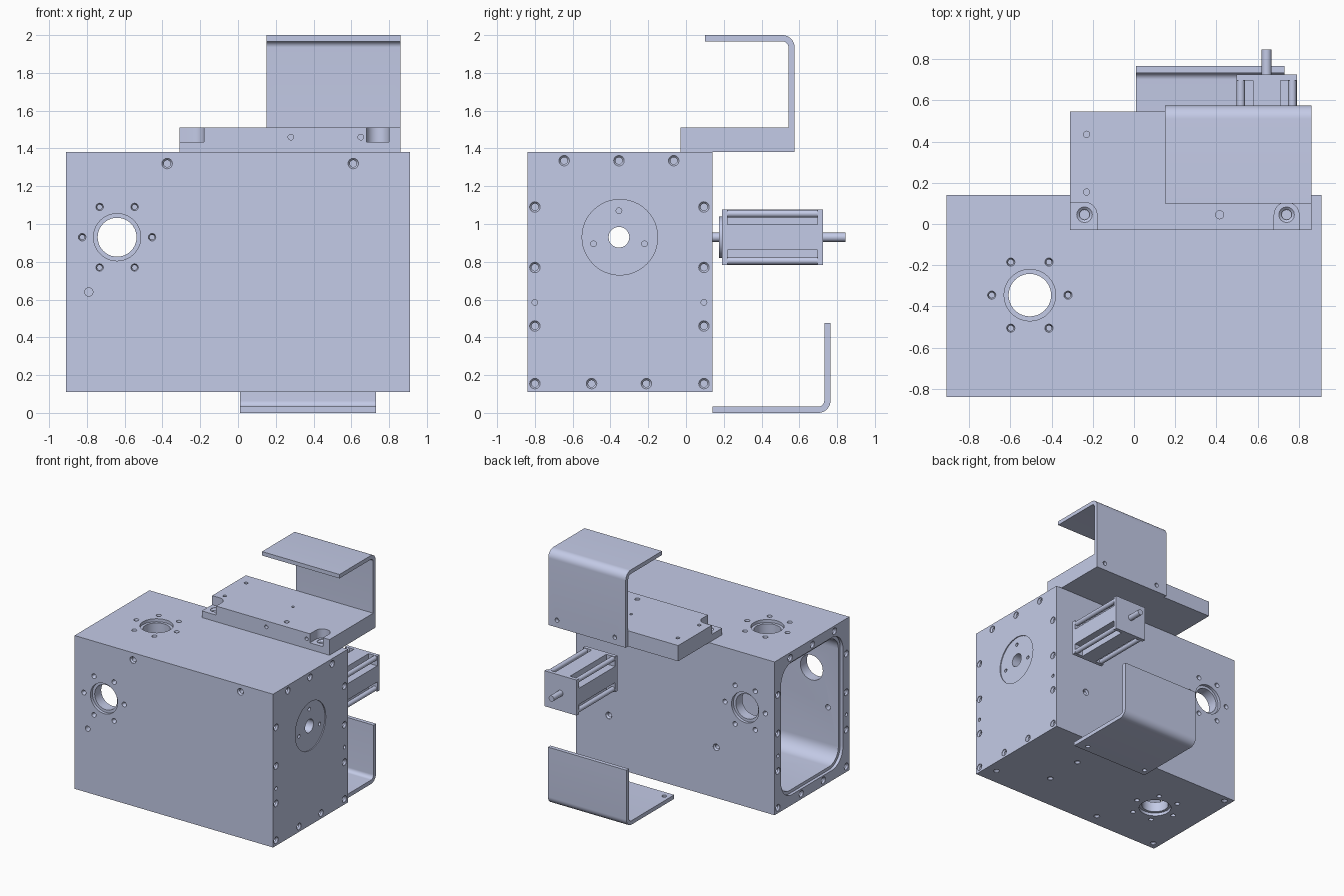
import bpy, bmesh, math
from mathutils import Vector, Matrix

cube = bpy.data.objects.get("Cube")
if cube:
    bpy.data.objects.remove(cube, do_unlink=True)

# Single painted-metal colour
metal = bpy.data.materials.new("pale blue grey metal")
metal.use_nodes = True
COLOR = (0.59, 0.638, 0.855, 1)
metal.diffuse_color = COLOR
metal.node_tree.nodes["Principled BSDF"].inputs["Base Color"].default_value = COLOR


def finish(bm, name):
    bmesh.ops.recalc_face_normals(bm, faces=bm.faces)
    me = bpy.data.meshes.new(name)
    bm.to_mesh(me)
    bm.free()
    me.materials.append(metal)
    ob = bpy.data.objects.new(name, me)
    bpy.context.collection.objects.link(ob)
    return ob


def add_prism(bm, pts, axis, a, b):
    """Extrude a 2D outline along x (outline in y,z) or z (outline in x,y) or y (outline in x,z)."""
    def place(p, t):
        return {"x": (t, p[0], p[1]), "y": (p[0], t, p[1]), "z": (p[0], p[1], t)}[axis]
    lo = [bm.verts.new(place(p, a)) for p in pts]
    hi = [bm.verts.new(place(p, b)) for p in pts]
    bm.faces.new(lo)
    bm.faces.new(hi)
    n = len(pts)
    for i in range(n):
        j = (i + 1) % n
        bm.faces.new((lo[i], lo[j], hi[j], hi[i]))


def add_turned(bm, origin, direction, profile, seg=24):
    """Closed solid of revolution; profile is (radius, distance along direction)."""
    rot = Vector(direction).to_track_quat('Z', 'Y').to_matrix().to_4x4()
    m = Matrix.Translation(origin) @ rot
    rings = [[bm.verts.new(m @ Vector((r * math.cos(2 * math.pi * i / seg),
                                       r * math.sin(2 * math.pi * i / seg), d)))
              for i in range(seg)] for r, d in profile]
    bm.faces.new(rings[0])
    bm.faces.new(rings[-1])
    for A, B in zip(rings, rings[1:]):
        for i in range(seg):
            j = (i + 1) % seg
            bm.faces.new((A[i], A[j], B[j], B[i]))


def arc(cx, cy, r, a0, a1, n=10):
    return [(cx + r * math.cos(math.radians(a0 + (a1 - a0) * i / n)),
             cy + r * math.sin(math.radians(a0 + (a1 - a0) * i / n))) for i in range(n + 1)]


def rect(x0, x1, y0, y1, r=0):
    if not r:
        return [(x0, y0), (x1, y0), (x1, y1), (x0, y1)]
    return (arc(x1 - r, y1 - r, r, 0, 90) + arc(x0 + r, y1 - r, r, 90, 180)
            + arc(x0 + r, y0 + r, r, 180, 270) + arc(x1 - r, y0 + r, r, 270, 360))


def cut(ob, bm):
    cutter = finish(bm, "cutter")
    cutter.hide_render = True
    mod = ob.modifiers.new("cut", 'BOOLEAN')
    mod.operation = 'DIFFERENCE'
    mod.solver = 'EXACT'
    mod.use_self = True
    mod.object = cutter
    bpy.context.view_layer.objects.active = ob
    bpy.ops.object.modifier_apply(modifier=mod.name)
    bpy.data.objects.remove(cutter, do_unlink=True)


def bolt(bm, p, d, r=0.028, depth=0.06):
    """Countersunk bolt hole."""
    add_turned(bm, p, d, [(r, -0.02), (r, 0.004), (r * 0.65, 0.016), (r * 0.65, depth)], 16)


def plain(bm, p, d, r, depth):
    add_turned(bm, p, d, [(r, -0.02), (r, depth)], 20)


# Hollow housing, open at the -x end
X, Y0, Y1, Z0, Z1 = 0.91, -0.84, 0.14, 0.11, 1.38
bm = bmesh.new()
add_prism(bm, rect(Y0, Y1, Z0, Z1), "x", -X, X)
housing = finish(bm, "housing")

for margin, r, xa, xb in ((0.11, 0.12, -1.0, 0.80), (0.085, 0.145, -1.01, -0.885)):
    bm = bmesh.new()
    add_prism(bm, rect(Y0 + margin, Y1 - margin, Z0 + margin, Z1 - margin, r), "x", xa, xb)
    cut(housing, bm)

# Shallow round recess on the closed end
bm = bmesh.new()
add_turned(bm, (X, -0.35, 0.93), (-1, 0, 0), [(0.2, -0.02), (0.2, 0.008)], 48)
cut(housing, bm)

# Ports with six-bolt circles on front, back, top and bottom
bm = bmesh.new()
ports = [((-0.64, Y0, 0.93), (0, 1, 0)), ((-0.64, Y1, 0.93), (0, -1, 0)),
         ((-0.505, -0.345, Z1), (0, 0, -1)), ((-0.505, -0.345, Z0), (0, 0, 1))]
for p, d in ports:
    add_turned(bm, p, d, [(0.125, -0.02), (0.125, 0.025), (0.103, 0.025), (0.103, 0.14)], 40)
    for k in range(6):
        c, s = 0.185 * math.cos(k * math.pi / 3), 0.185 * math.sin(k * math.pi / 3)
        off = Vector((c, 0, s)) if d[1] else Vector((c, s, 0))
        bolt(bm, Vector(p) + off, d, 0.02)

# Bolt holes round both ends
end_bolts = [(y, 1.335) for y in (-0.645, -0.355, -0.065)]
end_bolts += [(y, z) for y in (-0.8, 0.095) for z in (1.09, 0.77, 0.46, 0.155)]
end_bolts += [(-0.5, 0.155), (-0.21, 0.155)]
for sx in (1, -1):
    for y, z in end_bolts:
        bolt(bm, (sx * X, y, z), (-sx, 0, 0))
    for y in (-0.8, 0.095):
        plain(bm, (sx * X, y, 0.585), (-sx, 0, 0), 0.015, 0.05)

# Shaft hole and its three fixings on the closed end
plain(bm, (X, -0.355, 0.93), (-1, 0, 0), 0.055, 0.15)
for y, z in ((-0.355, 1.07), (-0.49, 0.895), (-0.22, 0.895)):
    plain(bm, (X, y, z), (-1, 0, 0), 0.015, 0.05)

# Remaining holes on front, back and underside
for x in (-0.375, 0.61):
    bolt(bm, (x, Y0, 1.32), (0, 1, 0))
    bolt(bm, (x, Y1, 0.53), (0, -1, 0))
plain(bm, (-0.79, Y0, 0.64), (0, 1, 0), 0.022, 0.14)
for x, y in ((-0.85, 0.09), (-0.85, -0.78), (-0.24, -0.74), (0.42, -0.52), (0.42, -0.19), (0.82, -0.7)):
    bolt(bm, (x, y, Z0), (0, 0, 1), 0.024, 0.03)
cut(housing, bm)

# Mounting plate on top, with two bolt pockets in its front edge
bm = bmesh.new()
add_prism(bm, rect(-0.31, 0.86, -0.03, 0.545), "z", 1.38, 1.51)
plate = finish(bm, "mounting_plate")
bm = bmesh.new()
add_prism(bm, [(-0.4, -0.1), (-0.18, -0.1)] + arc(-0.24, 0.045, 0.06, 0, 90) + [(-0.4, 0.105)],
          "z", 1.435, 1.6)
add_prism(bm, [(0.68, -0.1), (0.80, -0.1)] + arc(0.74, 0.045, 0.06, 0, 180, 16), "z", 1.435, 1.6)
cut(plate, bm)
bm = bmesh.new()
for x in (-0.24, 0.74):
    bolt(bm, (x, 0.045, 1.435), (0, 0, -1), 0.038, 0.04)
for x, y, r in ((-0.23, 0.435, 0.015), (-0.23, 0.155, 0.015), (0.415, 0.045, 0.02), (0.3, 0.29, 0.012)):
    plain(bm, (x, y, 1.51), (0, 0, -1), r, 0.05)
for x in (0.28, 0.65):
    plain(bm, (x, -0.03, 1.46), (0, 1, 0), 0.015, 0.05)
cut(plate, bm)


# Bent sheet covers
def bracket(name, x0, x1, y_in, y_out, z_flat, z_end, holes, t=0.033, r=0.065):
    s = 1 if z_end > z_flat else -1
    cy, cz = y_out - r, z_flat + s * r
    outer = arc(cy, cz, r, -90 * s, 0)
    inner = arc(cy, cz, r - t, 0, -90 * s)
    pts = [(y_in, z_flat)] + outer + [(y_out, z_end), (y_out - t, z_end)] + inner + [(y_in, z_flat + s * t)]
    b = bmesh.new()
    add_prism(b, pts, "x", x0, x1)
    ob = finish(b, name)
    b = bmesh.new()
    for p, d in holes:
        plain(b, p, d, 0.018, 0.06)
    cut(ob, b)


bracket("upper_cover", 0.15, 0.86, 0.10, 0.575, 2.0, 1.38,
        [((x, 0.575, 1.44), (0, -1, 0)) for x in (0.25, 0.78)])
bracket("lower_cover", 0.01, 0.73, 0.14, 0.765, 0.0, 0.475,
        [((x, 0.20, 0), (0, 0, 1)) for x in (0.06, 0.64)])

# Motor: end caps, notched core, corner rods, pilot disc and shaft
MX, MZ, H = 0.643, 0.93, 0.147
bm = bmesh.new()
for ya, yb in ((0.19, 0.22), (0.695, 0.725)):
    add_prism(bm, rect(MX - H, MX + H, MZ - H, MZ + H), "y", ya, yb)
motor_caps = finish(bm, "motor_end_caps")

n = H - 0.08
cross = [(n, -H), (n, -n), (H, -n), (H, n), (n, n), (n, H),
         (-n, H), (-n, n), (-H, n), (-H, -n), (-n, -n), (-n, -H)]
bm = bmesh.new()
add_prism(bm, [(MX + a, MZ + b) for a, b in cross], "y", 0.22, 0.695)
finish(bm, "motor_core")

bm = bmesh.new()
for sx in (-1, 1):
    for sz in (-1, 1):
        add_turned(bm, (MX + sx * 0.125, 0.22, MZ + sz * 0.125), (0, 1, 0), [(0.02, 0), (0.02, 0.475)], 16)
finish(bm, "motor_corner_rods")

bm = bmesh.new()
add_turned(bm, (MX, 0.175, MZ), (0, 1, 0), [(0.11, 0), (0.11, 0.015)], 40)
finish(bm, "motor_pilot_disc")

bm = bmesh.new()
add_turned(bm, (MX, 0.14, MZ), (0, 1, 0), [(0.024, 0), (0.024, 0.035)])
add_turned(bm, (MX, 0.725, MZ), (0, 1, 0), [(0.024, 0), (0.024, 0.12)])
finish(bm, "motor_shaft")

# Smooth the round surfaces, keep edges sharp
for ob in bpy.context.collection.objects:
    if ob.type == 'MESH':
        bpy.ops.object.select_all(action='DESELECT')
        ob.select_set(True)
        bpy.context.view_layer.objects.active = ob
        bpy.ops.object.shade_smooth_by_angle(angle=math.radians(30))
